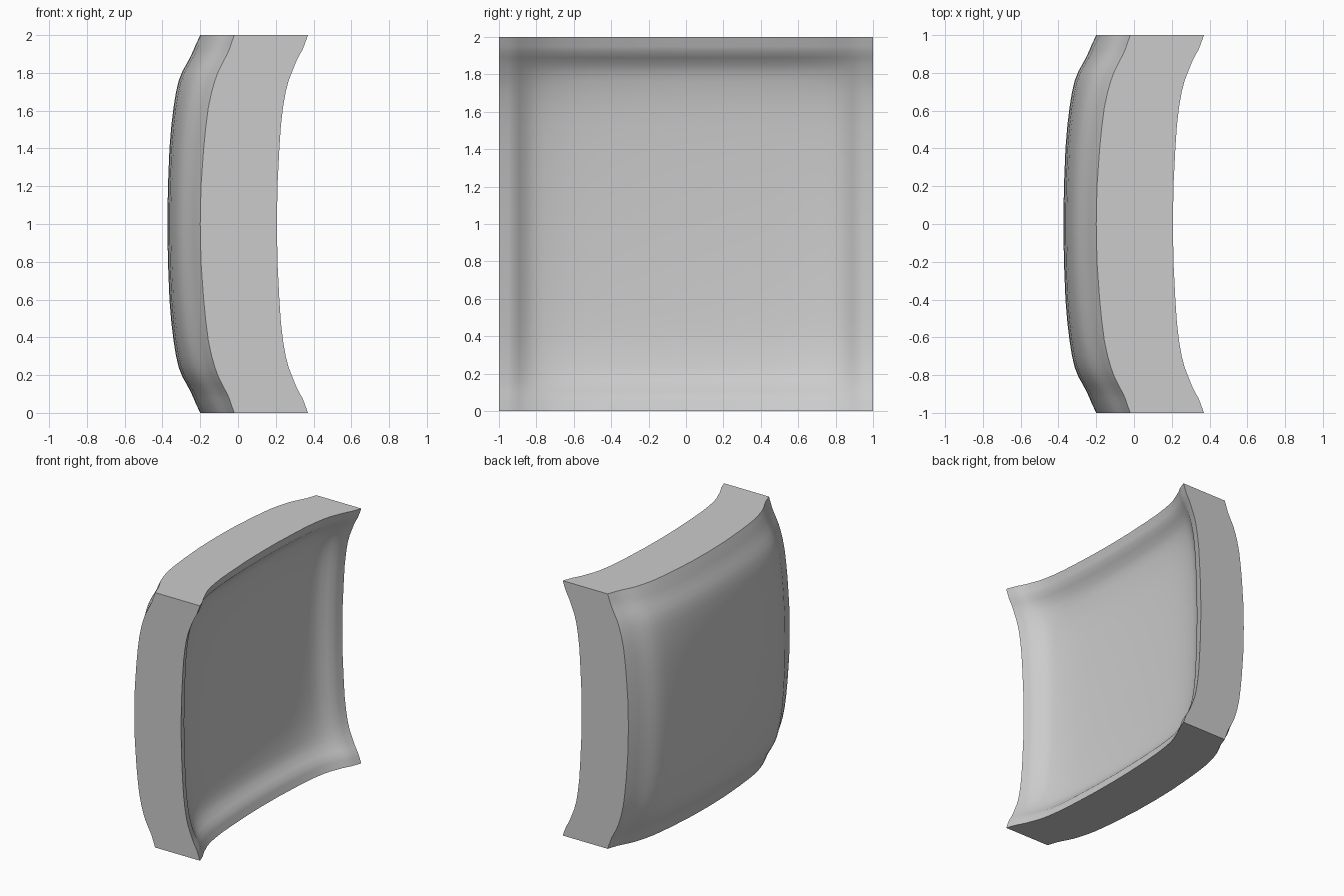
import bpy, bmesh

cube = bpy.data.objects.get("Cube")
if cube:
    bpy.data.objects.remove(cube, do_unlink=True)

# Plain grey material
grey = bpy.data.materials.new("mid grey")
grey.use_nodes = True
colour = (0.6, 0.6, 0.6, 1)
grey.diffuse_color = colour
grey.node_tree.nodes["Principled BSDF"].inputs["Base Color"].default_value = colour

# Half profiles: distance from centre, then rise along the middle and along the rim
reach = [0, 0.2, 0.4, 0.52, 0.62, 0.7, 0.76, 0.81, 0.85, 0.89, 0.92, 0.95, 1]
hollow_middle = [0, .002, .007, .013, .02, .031, .043, .056, .077, .11, .139, .15, .168]
hollow_rim = [0, .003, .013, .021, .033, .047, .063, .083, .099, .118, .136, .148, .166]
bulge_middle = [0, .003, .011, .021, .033, .046, .06, .08, .103, .124, .138, .15, .174]
bulge_rim = [0, .004, .018, .03, .043, .06, .077, .095, .115, .136, .15, .16, .177]

top = len(reach) - 1
steps = range(-top, top + 1)
n = len(steps)
bm = bmesh.new()


def sheet(start, middle, rim):
    """Dished grid whose cross-section softens from the middle to the rim."""
    def depth(a, b):
        return middle[a] + reach[b] ** 4 * (rim[a] - middle[a])

    def place(i):
        return reach[i] if i >= 0 else -reach[-i]

    return [[bm.verts.new((start + depth(abs(i), abs(j)) + depth(abs(j), abs(i)),
                           place(i), place(j) + 1))
             for j in steps] for i in steps]


hollow = sheet(0.038, hollow_middle, hollow_rim)
bulge = sheet(-0.374, bulge_middle, bulge_rim)

# Both curved skins
for i in range(n - 1):
    for j in range(n - 1):
        for skin in (hollow, bulge):
            bm.faces.new((skin[i][j], skin[i + 1][j], skin[i + 1][j + 1], skin[i][j + 1]))


# Flat rim around all four sides
def border(g):
    return ([g[i][0] for i in range(n - 1)] + [g[-1][j] for j in range(n - 1)]
            + [g[i][-1] for i in range(n - 1, 0, -1)] + [g[0][j] for j in range(n - 1, 0, -1)])


inner, outer = border(hollow), border(bulge)
for k in range(len(inner)):
    m = (k + 1) % len(inner)
    bm.faces.new((inner[k], inner[m], outer[m], outer[k]))

bmesh.ops.recalc_face_normals(bm, faces=bm.faces)
mesh = bpy.data.meshes.new("curved_panel")
bm.to_mesh(mesh)
bm.free()
mesh.materials.append(grey)
panel = bpy.data.objects.new("curved_panel", mesh)
bpy.context.collection.objects.link(panel)

# Smooth skins, sharp rim edges
bpy.ops.object.select_all(action='DESELECT')
panel.select_set(True)
bpy.context.view_layer.objects.active = panel
bpy.ops.object.shade_smooth_by_angle(angle=0.6)
